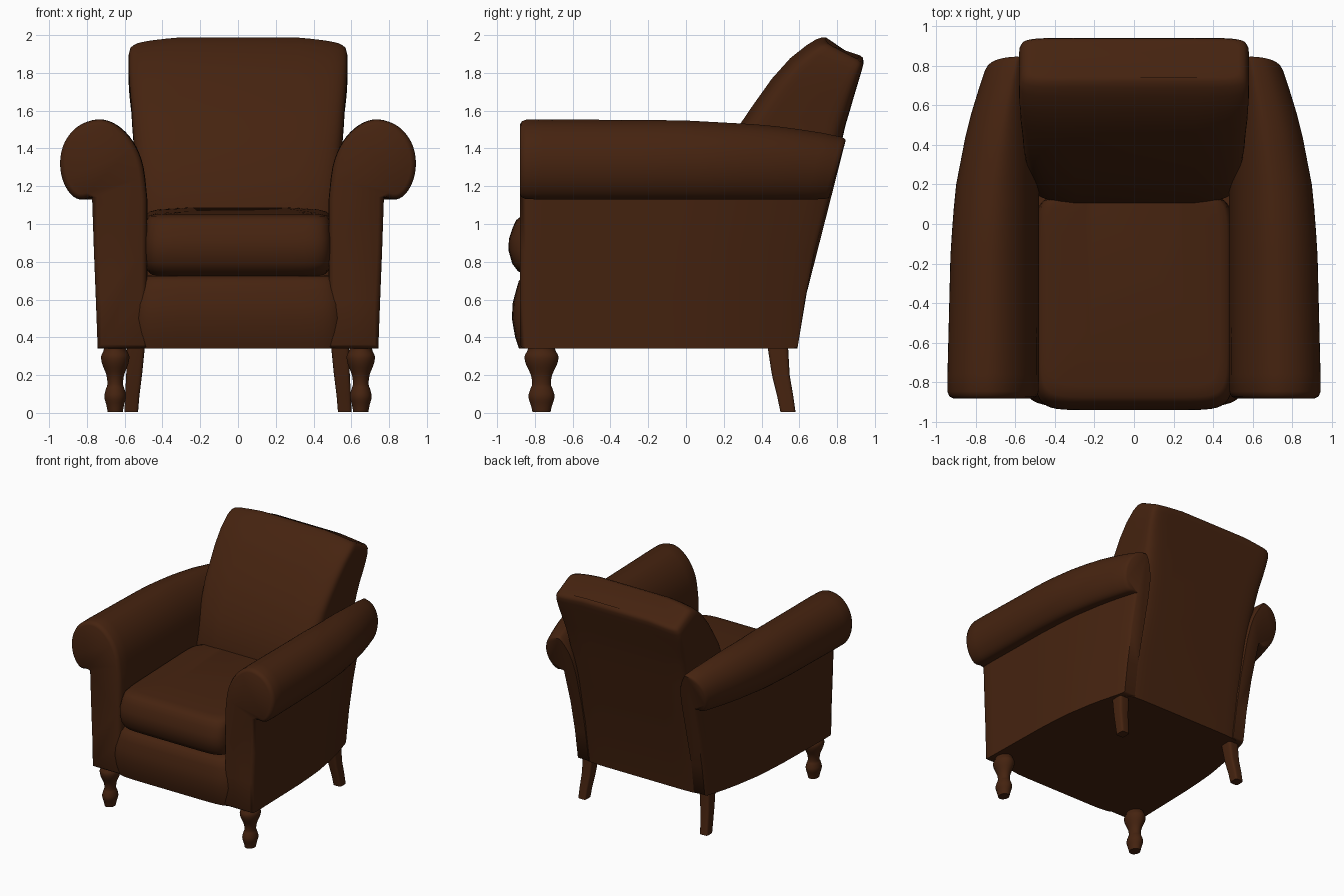
import bpy, bmesh
from math import sin, cos, pi, radians
from mathutils import Vector

if "Cube" in bpy.data.objects:
    bpy.data.objects.remove(bpy.data.objects["Cube"])

leather = bpy.data.materials.new("dark_brown_leather")
leather.use_nodes = True
COLOR = (0.06, 0.0168, 0.005, 1)
leather.diffuse_color = COLOR
leather.node_tree.nodes["Principled BSDF"].inputs["Base Color"].default_value = COLOR


def loft(name, rings, angle=45):
    """Skin a list of equal-length closed rings and cap both ends."""
    bm = bmesh.new()
    loops = [[bm.verts.new(p) for p in ring] for ring in rings]
    n = len(loops[0])
    for a, b in zip(loops, loops[1:]):
        for i in range(n):
            j = (i + 1) % n
            bm.faces.new((a[i], a[j], b[j], b[i]))
    bm.faces.new(loops[0])
    bm.faces.new(loops[-1])
    bmesh.ops.recalc_face_normals(bm, faces=bm.faces)
    mesh = bpy.data.meshes.new(name)
    bm.to_mesh(mesh)
    bm.free()
    mesh.materials.append(leather)
    mesh.polygons.foreach_set("use_smooth", [True] * len(mesh.polygons))
    mesh.set_sharp_from_angle(angle=radians(angle))
    obj = bpy.data.objects.new(name, mesh)
    bpy.context.collection.objects.link(obj)
    return obj


def rounded_square(power, count=48):
    """Unit superellipse, from round (2) to nearly square (10)."""
    def soft(v):
        return (1 if v >= 0 else -1) * abs(v) ** (2 / power)
    angles = [2 * pi * (i + 0.5) / count for i in range(count)]
    return [(soft(cos(a)), soft(sin(a))) for a in angles]


def interp(x, table):
    for (x0, y0), (x1, y1) in zip(table, table[1:]):
        if x <= x1:
            f = max(0, (x - x0) / (x1 - x0))
            return y0 + (y1 - y0) * f
    return table[-1][1]


def smooth_path(pts, steps=3):
    """Catmull-Rom through open points."""
    p = [Vector(q) for q in pts]
    p = [p[0]] + p + [p[-1]]
    out = []
    for a, b, c, d in zip(p, p[1:], p[2:], p[3:]):
        for k in range(steps):
            t = k / steps
            out.append(0.5 * (2 * b + (c - a) * t + (2 * a - 5 * b + 4 * c - d) * t * t
                              + (3 * b - a - 3 * c + d) * t ** 3))
    return out + [p[-1]]


def inset(section, amount):
    """Move a closed 2D outline inward along its normals."""
    n, out = len(section), []
    for i, p in enumerate(section):
        d = (section[(i + 1) % n] - section[i - 1]).normalized()
        out.append(p + Vector((d.y, -d.x)) * amount)
    return out


# Rolled arms with side panels, narrowing and leaning towards the back
BACK_LINE = [(0.34, 0.59), (0.6, 0.63), (0.85, 0.68), (1.13, 0.755), (1.45, 0.825), (1.6, 0.86)]
TAPER = [(0, 1), (0.45, 0.98), (0.63, 0.955), (0.82, 0.89), (0.93, 0.83), (1, 0.79)]
DROP = [(0, 1), (0.5, 0.985), (0.75, 0.93), (0.9, 0.85), (1, 0.77)]
scroll = smooth_path([(0.48, 1.13), (0.50, 1.3), (0.54, 1.41), (0.6, 1.49), (0.67, 1.54),
                      (0.745, 1.555), (0.83, 1.53), (0.89, 1.48), (0.93, 1.41), (0.945, 1.32),
                      (0.93, 1.23), (0.89, 1.16), (0.84, 1.13), (0.775, 1.14)])
outline = ([Vector((0.48, 0.34)), Vector((0.48, 0.6)), Vector((0.48, 0.85))] + scroll
           + [Vector((0.765, 0.85)), Vector((0.755, 0.6)), Vector((0.745, 0.34))])
stations = [(0, 0.03), (0.006, 0.012), (0.02, 0.002)] + [(k / 14, 0) for k in range(1, 14)]
stations += [(0.985, 0.002), (0.995, 0.008), (1, 0.018)]


def arm_ring(t, shrink, side):
    ring = []
    for p in inset(outline, shrink):
        z = max(p.y, 0.34)
        y = -0.88 + (interp(z, BACK_LINE) + 0.88) * t
        if z > 1.13:
            z = 1.13 + (z - 1.13) * interp(t, DROP)
        outer = min(1, max(0, (p.x - 0.48) / 0.27))
        ring.append((side * p.x * (1 - (1 - interp(t, TAPER)) * outer), y, z))
    return ring


# Turned front leg profile (radius, height)
turned = smooth_path([(0.04, 0.005), (0.047, 0.04), (0.058, 0.085), (0.05, 0.125), (0.042, 0.15),
                      (0.047, 0.2), (0.07, 0.26), (0.075, 0.3), (0.062, 0.33), (0.06, 0.36)])
# Splayed rear leg: centre x, centre y, half x, half y, height
rear = [(0.565, 0.54, 0.036, 0.04, 0.005), (0.56, 0.525, 0.038, 0.043, 0.09),
        (0.55, 0.502, 0.042, 0.047, 0.2), (0.54, 0.485, 0.048, 0.055, 0.36)]

for side, label in ((1, "left"), (-1, "right")):
    loft(label + "_arm", [arm_ring(t, s, side) for t, s in stations])
    loft(label + "_front_leg",
         [[(side * 0.65 + p.x * u, -0.765 + 1.2 * p.x * v, p.y)
           for u, v in rounded_square(2, 24)] for p in turned])
    loft(label + "_rear_leg",
         [[(side * cx + hx * u, cy + hy * v, z) for u, v in rounded_square(5, 24)]
          for cx, cy, hx, hy, z in rear])

# Backrest running down to the base: front y, front z, back y, back z, half width
back_rows = [(0.12, 0.34, 0.59, 0.34, 0.565), (0.1, 0.7, 0.65, 0.7, 0.56),
             (0.08, 1.06, 0.737, 1.06, 0.535), (0.17, 1.32, 0.797, 1.32, 0.545),
             (0.275, 1.53, 0.845, 1.53, 0.56), (0.35, 1.64, 0.868, 1.61, 0.565),
             (0.45, 1.78, 0.89, 1.69, 0.575), (0.55, 1.89, 0.913, 1.77, 0.58),
             (0.64, 1.96, 0.932, 1.835, 0.58), (0.69, 1.99, 0.94, 1.868, 0.572),
             (0.72, 2.0, 0.937, 1.892, 0.555), (0.74, 2.0, 0.92, 1.905, 0.53)]
rings = []
for yf, zf, yb, zb, hw in back_rows:
    ring = []
    for u, v in rounded_square(9):
        d = (v + 1) / 2
        z = zf + (zb - zf) * d
        bow = 0.06 * u * u * (1 - d) * max(0, 2 - z)
        crown = 0.04 * u * u * min(1, max(0, (z - 1.3) / 0.5))
        ring.append((hw * u, yf + (yb - yf) * d + bow, z - crown))
    rings.append(ring)
loft("backrest", rings, 50)


def block(name, rows, back, power, tilt=0):
    """Soft block from rows of (height, half width, front y)."""
    loft(name, [[(hw * u, (front + back) / 2 + (back - front) / 2 * v,
                  z + tilt * ((v + 1) / 2)) for u, v in rounded_square(power)]
                for z, hw, front in rows], 60)


# Padded front rail and seat deck
block("seat_base", [(0.34, 0.58, -0.885), (0.4, 0.58, -0.905), (0.5, 0.58, -0.922),
                    (0.58, 0.575, -0.918), (0.65, 0.565, -0.9), (0.7, 0.55, -0.885),
                    (0.725, 0.54, -0.85), (0.73, 0.5, -0.78)], 0.5, 9)

# Loose seat cushion
block("seat_cushion", [(0.72, 0.45, -0.83), (0.75, 0.485, -0.89), (0.79, 0.5, -0.92),
                       (0.86, 0.503, -0.94), (0.92, 0.503, -0.938), (0.98, 0.497, -0.918),
                       (1.02, 0.488, -0.9), (1.04, 0.47, -0.875), (1.05, 0.43, -0.82),
                       (1.06, 0.25, -0.6)], 0.15, 9, 0.03)
